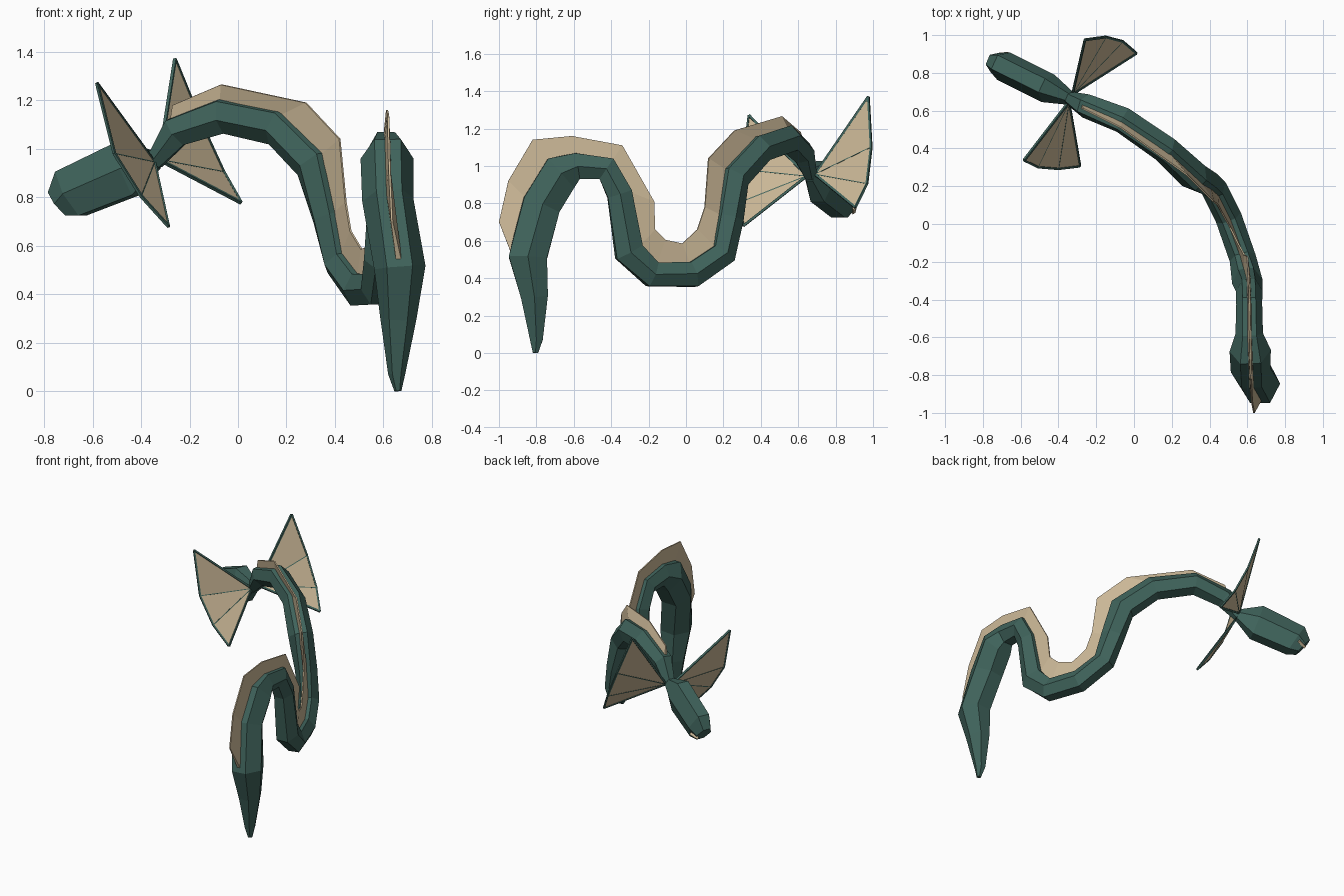
import bpy, bmesh, math
from mathutils import Vector as V

if "Cube" in bpy.data.objects:
    bpy.data.objects.remove(bpy.data.objects["Cube"])


def material(name, rgb):
    m = bpy.data.materials.new(name)
    m.diffuse_color = (*rgb, 1)
    m.use_nodes = True
    m.node_tree.nodes["Principled BSDF"].inputs["Base Color"].default_value = m.diffuse_color
    return m


TEAL = material("deep teal", (0.050, 0.125, 0.105))
CREAM = material("fin cream", (0.60, 0.48, 0.31))


def finish(bm, name, mat):
    bmesh.ops.recalc_face_normals(bm, faces=bm.faces)
    me = bpy.data.meshes.new(name)
    bm.to_mesh(me)
    bm.free()
    me.materials.append(mat)
    ob = bpy.data.objects.new(name, me)
    bpy.context.collection.objects.link(ob)
    return ob


def skin(bm, rings):
    """Join consecutive rings of points into a capped tube."""
    vs = [[bm.verts.new(p) for p in r] for r in rings]
    n = len(vs[0])
    for a, b in zip(vs, vs[1:]):
        for i in range(n):
            j = (i + 1) % n
            bm.faces.new((a[i], a[j], b[j], b[i]))
    bm.faces.new(vs[0])
    bm.faces.new(vs[-1])


def frame(pts, k, up):
    """Up and side vectors across the path at point k."""
    def seg(a, b):
        return (pts[b] - pts[a]).normalized()
    last = len(pts) - 1
    t = seg(max(k - 1, 0), max(k, 1))
    t = (t + seg(min(k, last - 1), min(k + 1, last))).normalized()
    u = (up - t * up.dot(t)).normalized()
    return u, t.cross(u).normalized()


def hex_loft(name, stations, ups):
    """Six-sided body, flat on top; stations are (point, half width, half height)."""
    pts = [s[0] for s in stations]
    rings, tops = [], []
    for k, (p, w, h) in enumerate(stations):
        u, s = frame(pts, k, ups[k])
        shape = [(1, 0), (.5, 1), (-.5, 1), (-1, 0), (-.5, -1), (.5, -1)]
        rings.append([p + s * a * w + u * b * h for a, b in shape])
        tops.append((p + u * h, u, s))
    bm = bmesh.new()
    skin(bm, rings)
    finish(bm, name, TEAL)
    return tops


# Body path from tail tip to neck: x, y, z, half height
path = [
    (.660, -.805, 0.00, .014), (.655, -.800, .07, .034), (.662, -.810, .30, .072),
    (.668, -.845, .51, .102), (.618, -.775, .79, .102), (.615, -.670, .96, .105),
    (.610, -.580, 1.00, .070), (.610, -.425, .985, .066), (.610, -.355, .85, .067),
    (.600, -.305, .54, .078), (.575, -.180, .42, .068), (.500, .035, .42, .068),
    (.420, .195, .53, .067), (.375, .230, .72, .070), (.315, .255, .94, .078),
    (.165, .395, 1.09, .072), (-.06, .550, 1.14, .070), (-.255, .625, 1.07, .062),
    (-.345, .668, .945, .034),
]
# Crest edge above stations 3 to 17
crest = [
    (.635, -1.0, .70), (.625, -.95, .92), (.620, -.82, 1.14), (.615, -.61, 1.16),
    (.610, -.34, 1.11), (.600, -.17, .81), (.585, -.165, .66), (.555, -.11, .605),
    (.510, -.02, .585), (.465, .06, .66), (.445, .10, .78), (.420, .12, 1.04),
    (.280, .26, 1.19), (-.07, .51, 1.265), (-.27, .61, 1.18),
]
stations = [(V(p[:3]), p[3] * 1.04, p[3]) for p in path]
ups = []
for k in range(len(path)):
    if k < 4:
        ups.append(V((0, -1, 0)))
    elif k < 18:
        ups.append(V(crest[k - 3]) - V(path[k][:3]))
    else:
        ups.append(V((-.1, 0, 1)))
tops = hex_loft("serpent_body", stations, ups)

# Dorsal crest: thin wedge running along the back
bm = bmesh.new()
rings = []
for k, c in enumerate(crest):
    b, u, s = tops[k + 3]
    b = b - u * .02
    c = V(c)
    rings.append([b + s * .012, c + s * .004, c - s * .004, b - s * .012])
skin(bm, rings)
finish(bm, "dorsal_crest", CREAM)

# Head: wedge-like loft, blunt at the snout
head = [
    (V((-.335, .664, .955)), .036, .036), (V((-.455, .718, .918)), .080, .115),
    (V((-.690, .835, .815)), .080, .105), (V((-.738, .855, .772)), .055, .062),
]
hex_loft("head", head, [V((0, 0, 1))] * 4)


def rod(bm, a, b, r):
    """Thin square bar between two points."""
    d = (b - a).normalized()
    s = d.cross(V((.31, .2, .93))).normalized()
    t = d.cross(s)
    skin(bm, [[p + s * r, p + t * r, p - s * r, p - t * r] for p in (a, b)])


# Pale lip at the snout
bm = bmesh.new()
rod(bm, V((-.665, .900, .775)), V((-.722, .894, .752)), .012)
finish(bm, "snout_lip", CREAM)


# Neck fans: cream webbing with teal ribs and border
def fan(side, hub, edge):
    hub = V(hub)
    edge = [V(e) for e in edge]
    n = (edge[0] - hub).cross(edge[-1] - hub).normalized() * .003
    bm = bmesh.new()
    for a, b in zip(edge, edge[1:]):
        skin(bm, [[p + n for p in (hub, a, b)], [p - n for p in (hub, a, b)]])
    finish(bm, side + "_fan_web", CREAM)
    bm = bmesh.new()
    for k, e in enumerate(edge):
        rod(bm, hub, e, .009 if k in (0, len(edge) - 1) else .005)
    for a, b in zip(edge, edge[1:]):
        rod(bm, a, b, .008)
    finish(bm, side + "_fan_ribs", TEAL)


fan("front", (-.345, .645, .945),
    [(-.582, .337, 1.27), (-.51, .302, .98), (-.40, .293, .805), (-.287, .307, .680)])
fan("back", (-.325, .69, .955),
    [(-.260, .975, 1.37), (-.15, .990, 1.10), (-.06, .967, .905), (.012, .905, .778)])
